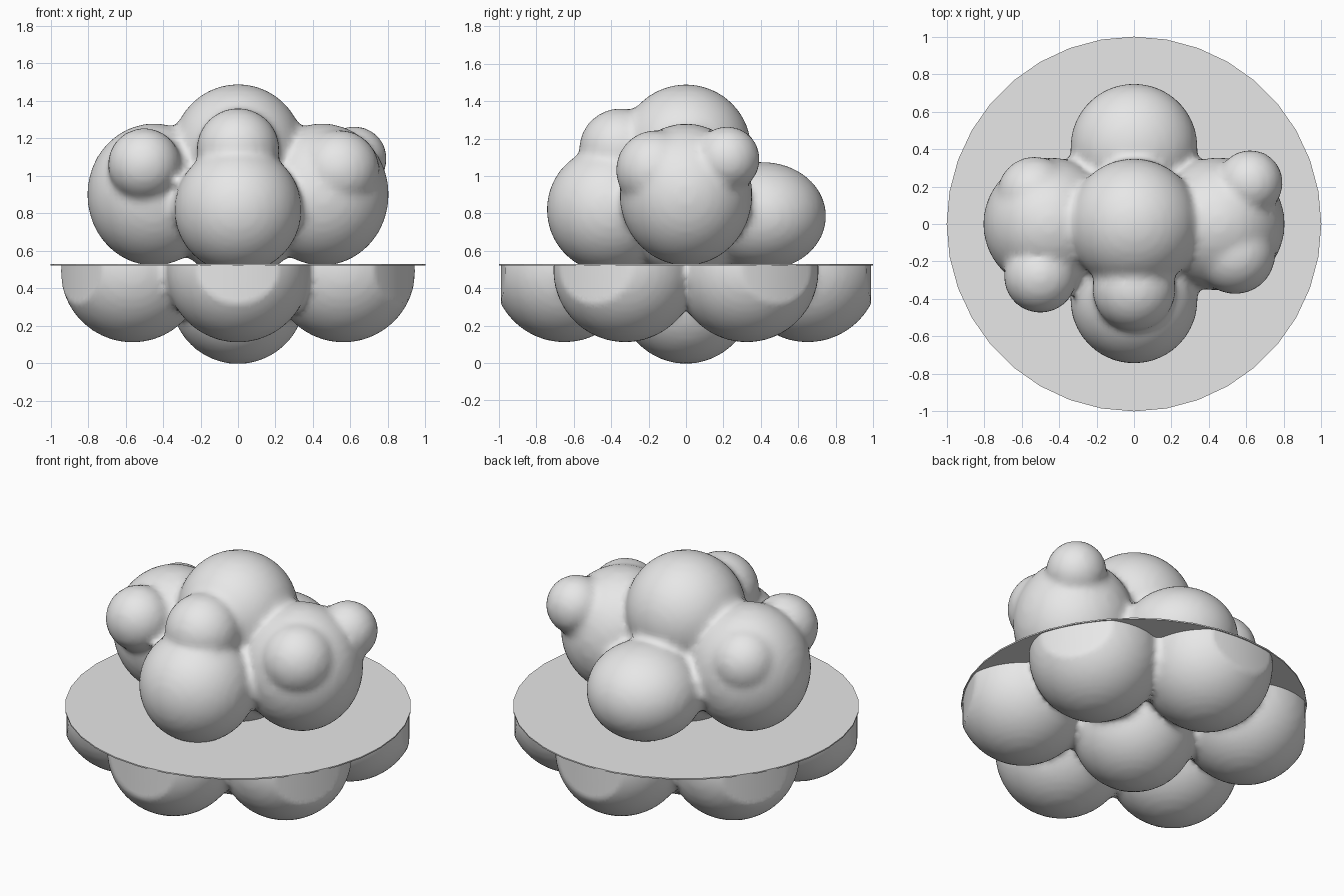
import bpy, bmesh, math
from mathutils import Matrix, Vector

if "Cube" in bpy.data.objects:
    bpy.data.objects.remove(bpy.data.objects["Cube"])

RIM = 0.525
grey = bpy.data.materials.new("plain grey")
grey.diffuse_color = (0.8, 0.8, 0.8, 1)
grey.use_nodes = True
grey.node_tree.nodes["Principled BSDF"].inputs["Base Color"].default_value = grey.diffuse_color


def fused_balls(name, balls, keep_above, smooth):
    """Fuse ellipsoids (centre, radii) into one skin and cut it at the rim height."""
    bm = bmesh.new()
    for centre, radii in balls:
        m = Matrix.Translation(centre) @ Matrix.Diagonal((*radii, 1))
        bmesh.ops.create_icosphere(bm, subdivisions=4, radius=1, matrix=m)
    me = bpy.data.meshes.new(name)
    bm.to_mesh(me)
    bm.free()
    ob = bpy.data.objects.new(name, me)
    bpy.context.collection.objects.link(ob)
    rm = ob.modifiers.new("fuse", 'REMESH')
    rm.mode = 'VOXEL'
    rm.voxel_size = 0.025
    sm = ob.modifiers.new("soften", 'SMOOTH')
    sm.factor = 0.5
    sm.iterations = smooth
    dg = bpy.context.evaluated_depsgraph_get()
    result = bpy.data.meshes.new_from_object(ob.evaluated_get(dg))
    ob.modifiers.clear()
    # cut flat where the balls meet the plate
    bm = bmesh.new()
    bm.from_mesh(result)
    bmesh.ops.bisect_plane(bm, geom=bm.verts[:] + bm.edges[:] + bm.faces[:],
                           plane_co=(0, 0, RIM), plane_no=(0, 0, 1),
                           clear_inner=keep_above, clear_outer=not keep_above)
    # keep everything inside the plate's edge
    for v in bm.verts:
        d = math.hypot(v.co.x, v.co.y)
        if d > 0.99:
            v.co.x *= 0.99 / d
            v.co.y *= 0.99 / d
    for f in bm.faces:
        f.smooth = True
    bm.to_mesh(result)
    bm.free()
    ob.data = result
    ob.data.materials.clear()
    ob.data.materials.append(grey)
    return ob


def ball(x, y, z, r, rz=None):
    return (Vector((x, y, z)), (r, r, rz or r))


# Bowl: ring of six balls round a lower central one
bowl = [ball(0, 0, 0.355, 0.36)]
for i in range(6):
    a = math.radians(30 + 60 * i)
    bowl.append(ball(0.65 * math.cos(a), 0.65 * math.sin(a), 0.495, 0.385))
fused_balls("bowl_balls", bowl, False, 3)

# Pile: top ball, four side balls and their small bumps
pile = [
    ball(0, 0, 1.14, 0.35),
    ball(0, 0, 0.80, 0.35),
    ball(0, -0.405, 0.82, 0.34),
    ball(0, -0.35, 1.14, 0.222),
    ball(0, 0.41, 0.785, 0.34, 0.29),
    ball(-0.45, 0, 0.90, 0.355, 0.38),
    ball(-0.50, -0.28, 1.06, 0.195),
    ball(-0.53, 0.16, 1.02, 0.20),
    ball(0.45, 0, 0.90, 0.355, 0.38),
    ball(0.62, 0.22, 1.09, 0.175),
    ball(0.54, -0.16, 1.03, 0.215),
]
fused_balls("ball_pile", pile, True, 4)

# Thin round plate
bpy.ops.mesh.primitive_cylinder_add(vertices=36, radius=1, depth=0.008,
                                    location=(0, 0, RIM))
plate = bpy.context.object
plate.name = "round_plate"
plate.data.materials.append(grey)
